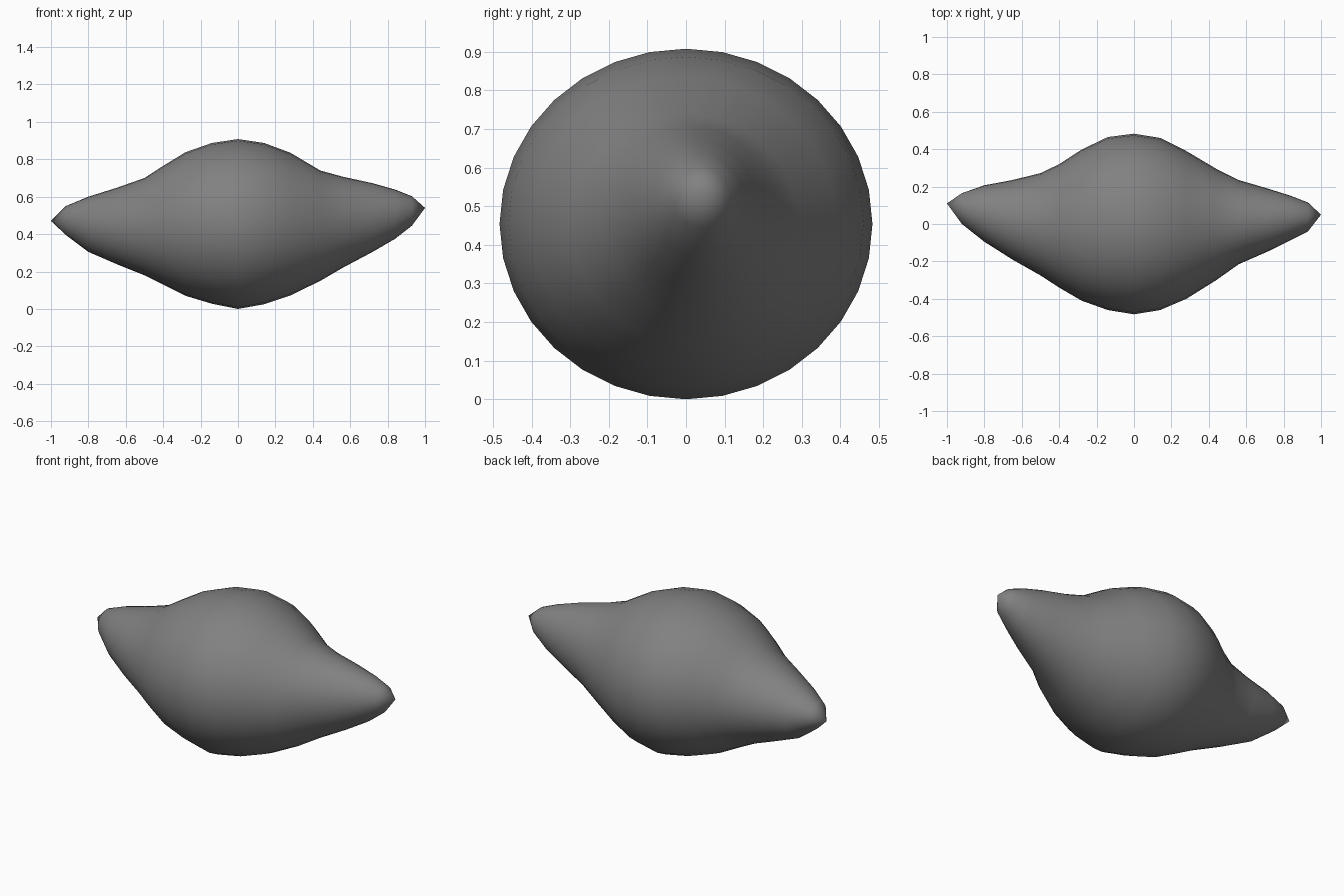
import bpy, bmesh
from math import cos, sin, tau

if "Cube" in bpy.data.objects:
    bpy.data.objects.remove(bpy.data.objects["Cube"])

SEGMENTS = 32

# Cross-sections along x: (x, y min, y max, z min, z max)
SECTIONS = [
    (-0.92, 0.000, 0.165, 0.395, 0.550),
    (-0.80, -0.095, 0.207, 0.305, 0.600),
    (-0.65, -0.190, 0.235, 0.240, 0.647),
    (-0.50, -0.275, 0.272, 0.180, 0.700),
    (-0.40, -0.340, 0.320, 0.130, 0.765),
    (-0.28, -0.410, 0.398, 0.070, 0.838),
    (-0.14, -0.460, 0.465, 0.028, 0.887),
    (0.00, -0.483, 0.483, 0.000, 0.908),
    (0.14, -0.460, 0.460, 0.025, 0.887),
    (0.28, -0.400, 0.390, 0.072, 0.835),
    (0.44, -0.300, 0.295, 0.150, 0.740),
    (0.56, -0.215, 0.235, 0.220, 0.707),
    (0.72, -0.145, 0.188, 0.305, 0.672),
    (0.84, -0.085, 0.150, 0.375, 0.638),
    (0.93, -0.040, 0.115, 0.445, 0.602),
]
LEFT_TIP = (-1, 0.11, 0.47)
RIGHT_TIP = (1, 0.05, 0.54)

bm = bmesh.new()


def ring(x, y0, y1, z0, z1):
    """Elliptical loop fitted between the section limits."""
    cy, cz, ry, rz = (y0 + y1) / 2, (z0 + z1) / 2, (y1 - y0) / 2, (z1 - z0) / 2
    return [bm.verts.new((x, cy + ry * cos(tau * i / SEGMENTS), cz + rz * sin(tau * i / SEGMENTS)))
            for i in range(SEGMENTS)]


def cap(loop, point):
    """Close a loop with a fan to a pointed tip."""
    tip = bm.verts.new(point)
    for i in range(SEGMENTS):
        bm.faces.new((loop[i], loop[(i + 1) % SEGMENTS], tip))


# Swollen middle and tapering horns
loops = [ring(*s) for s in SECTIONS]
for a, b in zip(loops, loops[1:]):
    for i in range(SEGMENTS):
        j = (i + 1) % SEGMENTS
        bm.faces.new((a[i], a[j], b[j], b[i]))

# Pointed ends
cap(loops[0], LEFT_TIP)
cap(loops[-1], RIGHT_TIP)

bmesh.ops.recalc_face_normals(bm, faces=bm.faces)
mesh = bpy.data.meshes.new("two_ended_body")
bm.to_mesh(mesh)
bm.free()
mesh.shade_smooth()
body = bpy.data.objects.new("two_ended_body", mesh)
bpy.context.collection.objects.link(body)

# Dark grey surface
grey = bpy.data.materials.new("dark_grey")
grey.diffuse_color = (0.22, 0.22, 0.22, 1)
grey.use_nodes = True
grey.node_tree.nodes["Principled BSDF"].inputs["Base Color"].default_value = grey.diffuse_color
mesh.materials.append(grey)
